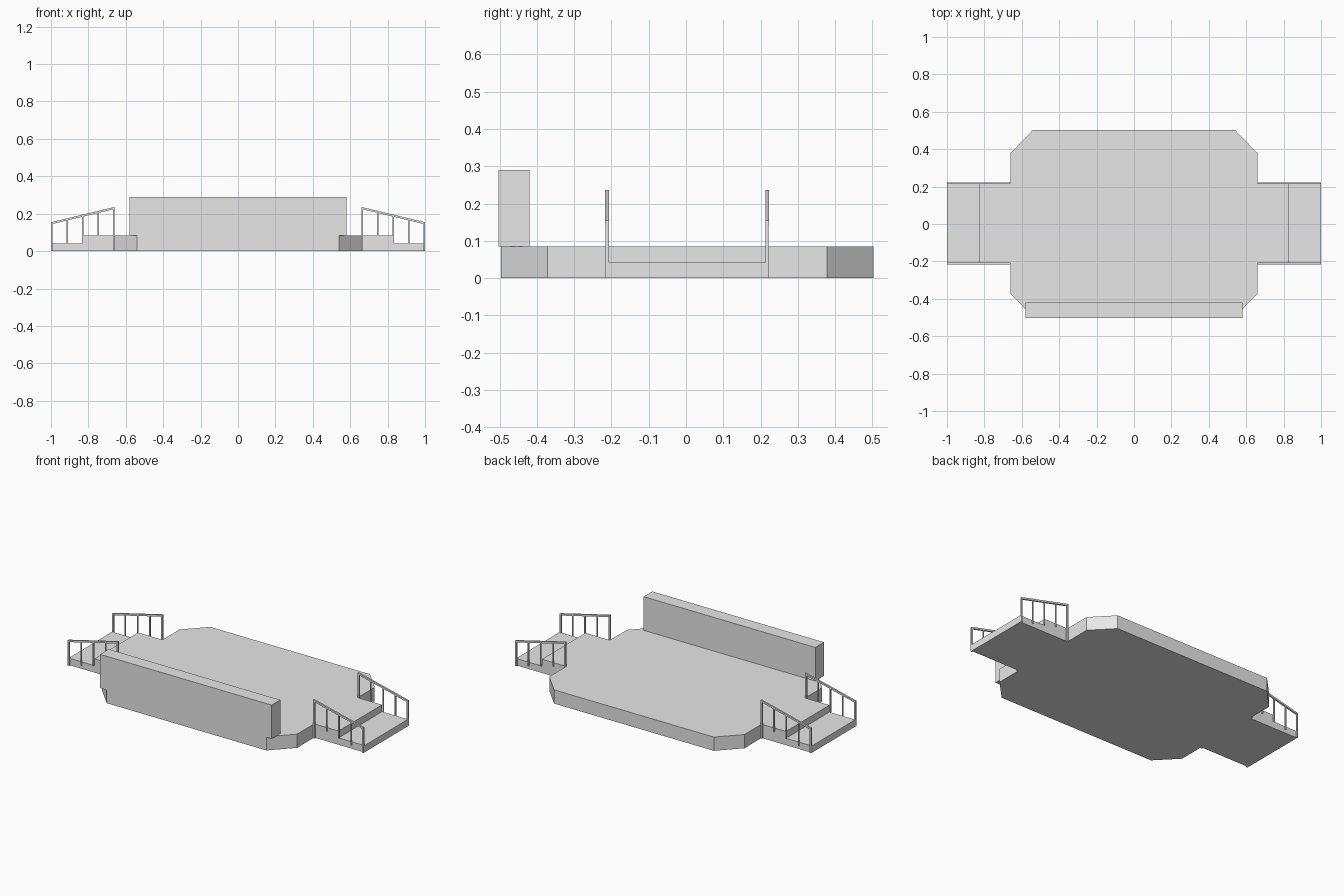
import bpy
import bmesh
from mathutils import Vector

if "Cube" in bpy.data.objects:
    bpy.data.objects.remove(bpy.data.objects["Cube"], do_unlink=True)

grey = bpy.data.materials.new("plain grey")
grey.use_nodes = True
colour = (0.8, 0.8, 0.8, 1)
grey.diffuse_color = colour
grey.node_tree.nodes["Principled BSDF"].inputs["Base Color"].default_value = colour


def finish(name, bm):
    bmesh.ops.recalc_face_normals(bm, faces=bm.faces)
    mesh = bpy.data.meshes.new(name)
    bm.to_mesh(mesh)
    bm.free()
    mesh.materials.append(grey)
    obj = bpy.data.objects.new(name, mesh)
    bpy.context.collection.objects.link(obj)
    return obj


def add_prism(bm, outline, offset):
    """Extrude a flat outline along an offset."""
    face = bm.faces.new([bm.verts.new(p) for p in outline])
    result = bmesh.ops.extrude_face_region(bm, geom=[face], use_keep_orig=True)
    moved = [v for v in result["geom"] if isinstance(v, bmesh.types.BMVert)]
    bmesh.ops.translate(bm, verts=moved, vec=Vector(offset))


def add_box(bm, low, high):
    (x0, y0, z0), (x1, y1, z1) = low, high
    add_prism(bm, [(x0, y0, z0), (x1, y0, z0), (x1, y1, z0), (x0, y1, z0)], (0, 0, z1 - z0))


DECK = 0.084
EDGE = 0.66
MID_Y = 0.003

# Chamfered main platform
half = [(0.54, -0.5), (EDGE, -0.375), (EDGE, 0.375), (0.54, 0.5)]
outline = half + [(-x, y) for x, y in reversed(half)]
bm = bmesh.new()
add_prism(bm, [(x, y + MID_Y, 0) for x, y in outline], (0, 0, DECK))
finish("platform", bm)

# Long counter along the front edge
bm = bmesh.new()
add_box(bm, (-0.58, -0.503, DECK), (0.58, -0.42, 0.29))
finish("front_counter", bm)


def rail_height(x):
    return 0.236 - (x - EDGE) * 0.24


for side, s in (("left", 1), ("right", -1)):
    # Two steps, as one stepped profile
    bm = bmesh.new()
    profile = [(EDGE, 0), (1, 0), (1, DECK / 2), (0.825, DECK / 2), (0.825, DECK), (EDGE, DECK)]
    add_prism(bm, [(s * x, MID_Y - 0.21, z) for x, z in profile], (0, 0.42, 0))
    finish(side + "_steps", bm)

    # Sloping handrails with five posts, fixed to the outsides of the steps
    for place, d in (("front", -1), ("back", 1)):
        inner, outer = MID_Y + d * 0.21, MID_Y + d * 0.22
        bm = bmesh.new()
        top = [(EDGE, rail_height(EDGE)), (1, rail_height(1))]
        bar = top + [(x, z - 0.011) for x, z in reversed(top)]
        add_prism(bm, [(s * x, inner, z) for x, z in bar], (0, outer - inner, 0))
        for i in range(5):
            end = i in (0, 4)
            width = 0.009 if end else 0.007
            x = EDGE + width / 2 + i * (1 - EDGE - width) / 4
            foot = 0 if end else DECK - i * DECK / 4
            add_box(bm, (s * x - width / 2, inner, foot),
                    (s * x + width / 2, inner + d * width, rail_height(x) - 0.005))
        finish(f"{side}_{place}_handrail", bm)
